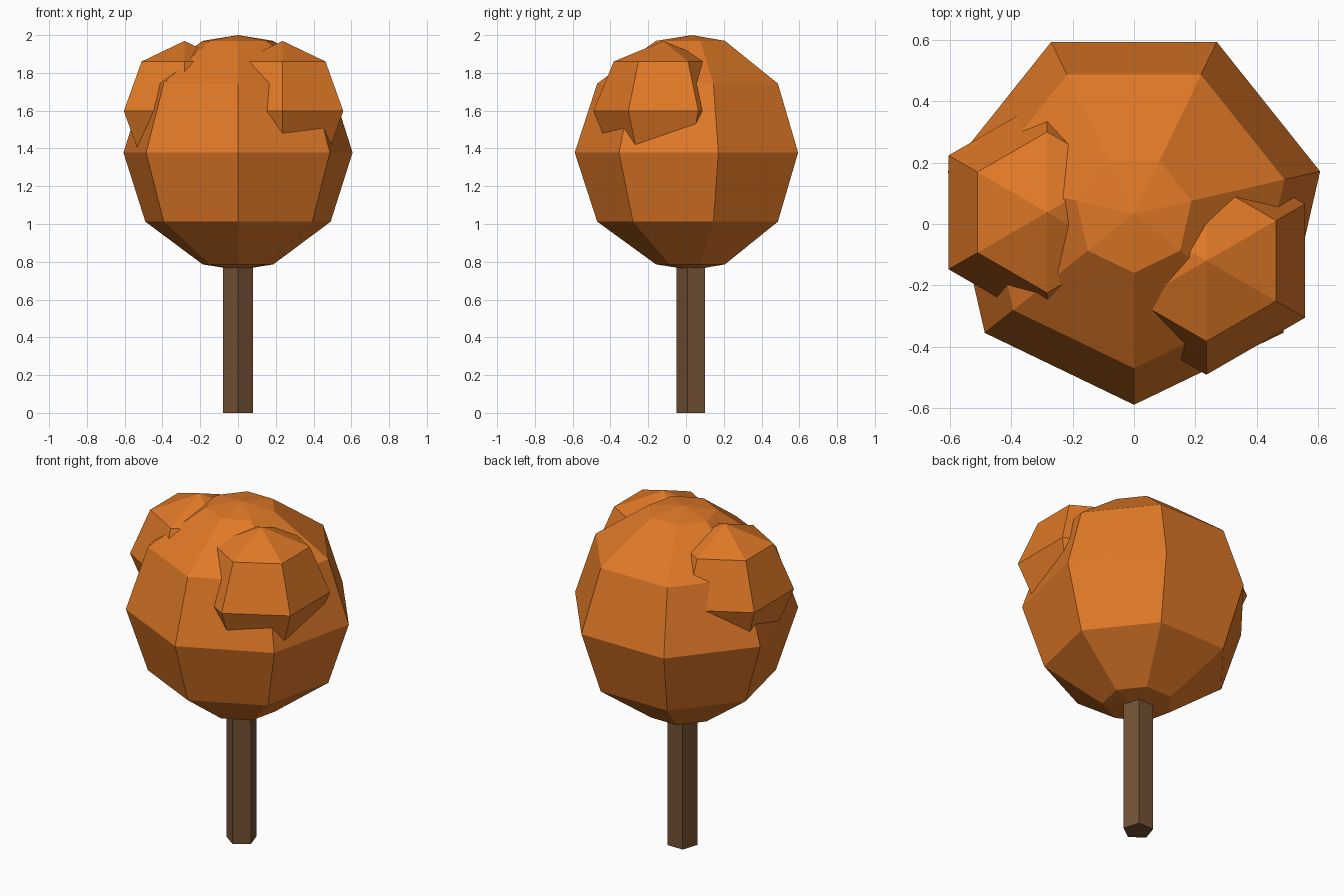
import bpy
import bmesh
from math import sin, cos, pi, radians

cube = bpy.data.objects.get("Cube")
if cube:
    bpy.data.objects.remove(cube, do_unlink=True)


def make_material(name, color):
    mat = bpy.data.materials.new(name)
    mat.use_nodes = True
    mat.diffuse_color = color
    mat.node_tree.nodes["Principled BSDF"].inputs["Base Color"].default_value = color
    return mat


def lathe(name, sides, profile, centre, mat):
    """Closed faceted solid from (radius, height) pairs; one corner faces the front."""
    bm = bmesh.new()
    rings = []
    for r, z in profile:
        ring = []
        for k in range(sides):
            a = 2 * pi * k / sides - pi / 2
            ring.append(bm.verts.new((r * cos(a), r * sin(a), z)))
        rings.append(ring)
    for low, high in zip(rings, rings[1:]):
        for k in range(sides):
            n = (k + 1) % sides
            bm.faces.new((low[k], low[n], high[n], high[k]))
    bm.faces.new(rings[0][::-1])
    bm.faces.new(rings[-1])
    # Collapse zero-radius rings into single poles
    bmesh.ops.remove_doubles(bm, verts=bm.verts, dist=0.0001)
    bmesh.ops.recalc_face_normals(bm, faces=bm.faces)
    mesh = bpy.data.meshes.new(name)
    bm.to_mesh(mesh)
    bm.free()
    mesh.materials.append(mat)
    obj = bpy.data.objects.new(name, mesh)
    obj.location = centre
    bpy.context.collection.objects.link(obj)
    return obj


def ball(name, sides, radius, angles, centre, mat):
    """Low-poly ball with rings at the given degrees from the bottom pole."""
    profile = [(radius * sin(radians(a)), -radius * cos(radians(a))) for a in angles]
    return lathe(name, sides, profile, centre, mat)


leaf = make_material("autumn_orange", (0.74, 0.19, 0.02, 1))
bark = make_material("bark_brown", (0.17, 0.084, 0.036, 1))

# Five-sided trunk
lathe("trunk", 5, [(0.084, 0), (0.084, 0.9)], (0, 0.033, 0), bark)

# Main crown
ball("crown", 7, 0.622, [0, 18, 54, 90, 126, 162, 180], (0, 0.033, 1.378), leaf)

# Two smaller leaf clumps growing out of the crown
for name, x, y in (("left_clump", 0.236, -0.12), ("right_clump", -0.283, 0.038)):
    ball(name, 6, 0.371, [0, 45, 90, 135, 180], (x, y, 1.598), leaf)
